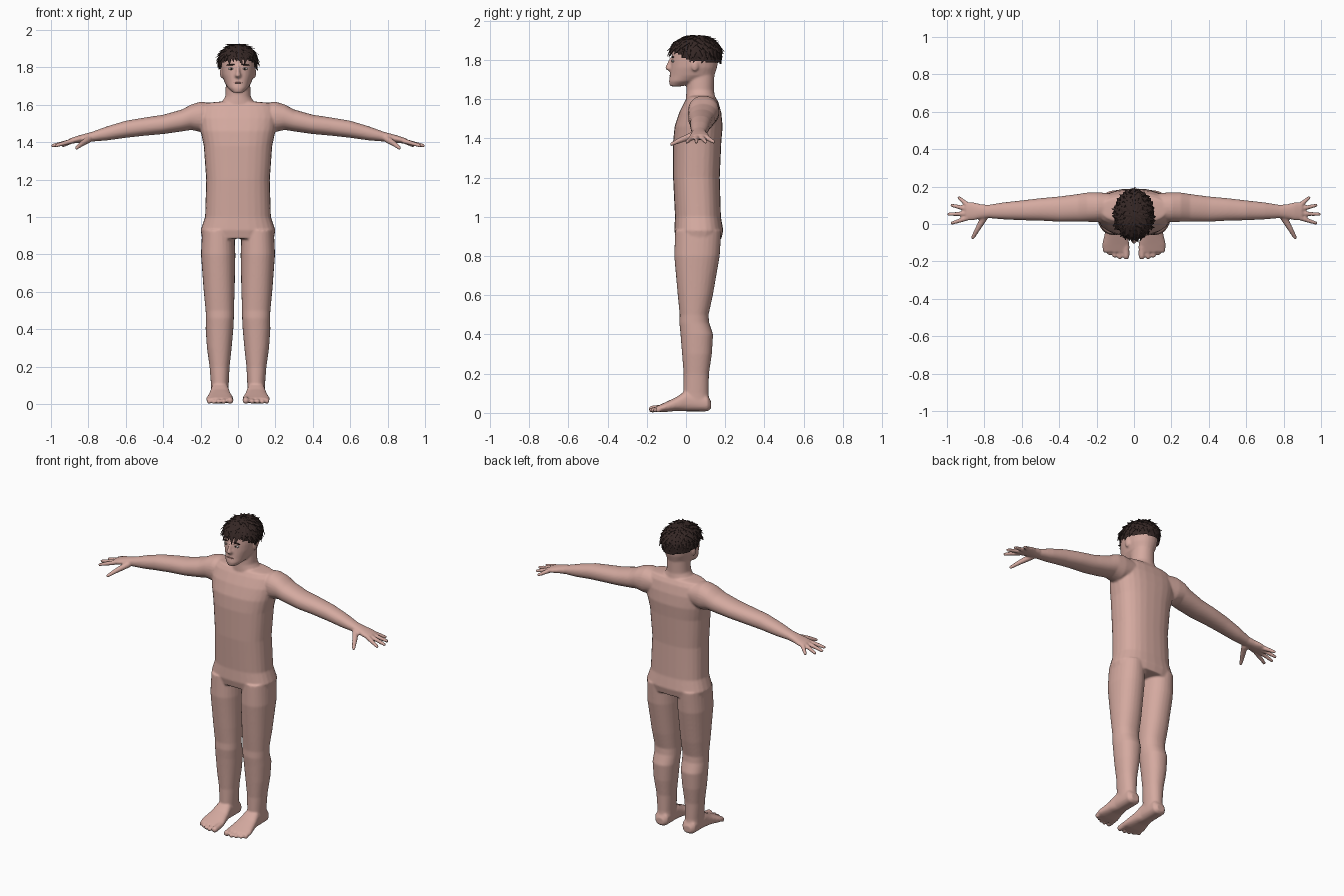
import bpy, bmesh, math, random
from mathutils import Vector, Matrix

cube = bpy.data.objects.get("Cube")
if cube:
    bpy.data.objects.remove(cube)
random.seed(4)


def material(name, rgb):
    m = bpy.data.materials.new(name)
    m.use_nodes = True
    m.diffuse_color = (*rgb, 1)
    bsdf = next(n for n in m.node_tree.nodes if n.type == 'BSDF_PRINCIPLED')
    bsdf.inputs["Base Color"].default_value = (*rgb, 1)
    bsdf.inputs["Roughness"].default_value = 0.7
    return m


skin = material("skin", (0.66, 0.40, 0.35))
dark_hair = material("dark hair", (0.035, 0.02, 0.018))
eye_white = material("eye white", (0.7, 0.66, 0.63))
iris_brown = material("iris brown", (0.03, 0.015, 0.01))
lip = material("lip", (0.42, 0.2, 0.18))


def finish(bm, name, mat, smooth=True):
    bmesh.ops.recalc_face_normals(bm, faces=bm.faces)
    for f in bm.faces:
        f.smooth = smooth
    mesh = bpy.data.meshes.new(name)
    bm.to_mesh(mesh)
    bm.free()
    mesh.materials.append(mat)
    ob = bpy.data.objects.new(name, mesh)
    bpy.context.collection.objects.link(ob)
    return ob


def loft(bm, axis, rings, side=1, power=2.5, count=28):
    """Closed skin over rounded-box rings (t, a0, a1, b0, b1) along an axis."""
    loops = []
    for t, a0, a1, b0, b1 in rings:
        loop = []
        for k in range(count):
            ang = 2 * math.pi * k / count
            c, s = math.cos(ang), math.sin(ang)
            a = (a0 + a1) / 2 + (a1 - a0) / 2 * math.copysign(abs(c) ** (2 / power), c)
            b = (b0 + b1) / 2 + (b1 - b0) / 2 * math.copysign(abs(s) ** (2 / power), s)
            co = {'x': (side * t, a, b), 'y': (side * a, t, b), 'z': (side * a, b, t)}[axis]
            loop.append(bm.verts.new(co))
        loops.append(loop)
    for lo, hi in zip(loops, loops[1:]):
        for k in range(count):
            n = (k + 1) % count
            bm.faces.new((lo[k], lo[n], hi[n], hi[k]))
    bm.faces.new(loops[0])
    bm.faces.new(loops[-1])


def centred(rings):
    return [(z, -w, w, y0, y1) for z, w, y0, y1 in rings]


def blob(bm, centre, radii, turn=0):
    mat = Matrix.Translation(centre) @ Matrix.Rotation(turn, 4, 'Y') @ Matrix.Diagonal((*radii, 1))
    bmesh.ops.create_uvsphere(bm, u_segments=16, v_segments=10, radius=1, matrix=mat)


def digit(bm, start, end, r0, r1):
    """Tapered finger or toe with round ends."""
    p, q = Vector(start), Vector(end)
    d = q - p
    mat = Matrix.Translation((p + q) / 2) @ d.to_track_quat('Z', 'Y').to_matrix().to_4x4()
    bmesh.ops.create_cone(bm, cap_ends=True, segments=14, radius1=r0, radius2=r1,
                          depth=d.length, matrix=mat)
    blob(bm, p, (r0,) * 3)
    blob(bm, q, (r1,) * 3)


body = bmesh.new()

# Torso and neck
loft(body, 'z', centred([
    (0.885, 0.192, -0.05, 0.18), (0.93, 0.2, -0.06, 0.19), (1.0, 0.176, -0.056, 0.178),
    (1.2, 0.17, -0.066, 0.172), (1.38, 0.183, -0.066, 0.18), (1.46, 0.2, -0.058, 0.187),
    (1.53, 0.21, -0.035, 0.18), (1.585, 0.2, -0.008, 0.165), (1.61, 0.17, 0.008, 0.15),
    (1.617, 0.1, 0.015, 0.14)]))
loft(body, 'z', centred([
    (1.57, 0.12, 0, 0.15), (1.612, 0.088, 0, 0.148), (1.645, 0.068, 0.002, 0.142),
    (1.74, 0.064, 0.005, 0.145)]), power=2.1)

# Head, with nose and chin
loft(body, 'z', centred([
    (1.665, 0.026, -0.082, -0.02), (1.69, 0.054, -0.087, 0.06), (1.72, 0.072, -0.082, 0.145),
    (1.76, 0.085, -0.078, 0.158), (1.8, 0.09, -0.075, 0.165), (1.85, 0.09, -0.07, 0.168),
    (1.885, 0.072, -0.04, 0.14), (1.907, 0.04, 0, 0.1)]), power=2.2)
loft(body, 'z', centred([
    (1.742, 0.013, -0.085, -0.05), (1.755, 0.018, -0.108, -0.05), (1.775, 0.012, -0.1, -0.05),
    (1.81, 0.009, -0.082, -0.05)]), power=2)

for s in (1, -1):
    blob(body, (s * 0.087, 0.045, 1.772), (0.01, 0.019, 0.031))
    # Arm and palm
    loft(body, 'x', [
        (0.08, 0.02, 0.16, 1.48, 1.6), (0.2, 0.01, 0.17, 1.455, 1.617),
        (0.25, 0.012, 0.168, 1.466, 1.602), (0.3, 0.012, 0.16, 1.458, 1.575),
        (0.4, 0.012, 0.147, 1.444, 1.547), (0.5, 0.018, 0.138, 1.435, 1.532),
        (0.6, 0.02, 0.126, 1.424, 1.515), (0.7, 0.025, 0.115, 1.41, 1.485),
        (0.78, 0.032, 0.102, 1.404, 1.456), (0.82, 0.028, 0.106, 1.4, 1.445),
        (0.86, 0.02, 0.116, 1.396, 1.434), (0.9, 0.02, 0.116, 1.392, 1.42)], s, 2.2)
    # Fingers, from index to little, then thumb
    for base, x, y in ((0.032, 0.972, 0.005), (0.056, 0.99, 0.052),
                       (0.08, 0.974, 0.1), (0.102, 0.935, 0.14)):
        digit(body, (s * 0.89, base, 1.406), (s * x, y, 1.382), 0.014, 0.0095)
    digit(body, (s * 0.8, 0.035, 1.415), (s * 0.838, -0.03, 1.39), 0.019, 0.014)
    digit(body, (s * 0.838, -0.03, 1.39), (s * 0.862, -0.073, 1.37), 0.014, 0.01)
    # Leg
    loft(body, 'z', [
        (0.93, 0.02, 0.192, -0.055, 0.18), (0.8, 0.014, 0.198, -0.06, 0.172),
        (0.6, 0.018, 0.183, -0.042, 0.137), (0.5, 0.022, 0.173, -0.032, 0.115),
        (0.46, 0.022, 0.172, -0.034, 0.118), (0.4, 0.025, 0.173, -0.028, 0.138),
        (0.3, 0.034, 0.166, -0.02, 0.132), (0.2, 0.045, 0.152, -0.012, 0.117),
        (0.1, 0.05, 0.144, -0.014, 0.115), (0.05, 0.05, 0.142, -0.014, 0.12)], s, 2.2)
    # Foot and toes
    loft(body, 'y', [
        (0.127, 0.07, 0.122, 0.02, 0.06), (0.11, 0.052, 0.14, 0.008, 0.09),
        (0, 0.048, 0.146, 0.008, 0.115), (-0.05, 0.038, 0.156, 0.01, 0.08),
        (-0.11, 0.024, 0.17, 0.004, 0.052), (-0.15, 0.026, 0.166, 0.004, 0.034)], s)
    for x, y, r in ((0.042, -0.172, 0.018), (0.076, -0.176, 0.013), (0.104, -0.168, 0.013),
                    (0.13, -0.156, 0.012), (0.155, -0.142, 0.012)):
        digit(body, (s * x, -0.12, 0.026), (s * x, y, 0.001 + r), r, r)

# Fuse the skin parts into one smooth surface
figure = finish(body, "body", skin)
fuse = figure.modifiers.new("fuse", 'REMESH')
fuse.mode = 'VOXEL'
fuse.voxel_size = 0.006
fuse.use_smooth_shade = True
relax = figure.modifiers.new("relax", 'SMOOTH')
relax.factor = 0.5
relax.iterations = 4
bpy.context.view_layer.objects.active = figure
for mod in ("fuse", "relax"):
    bpy.ops.object.modifier_apply(modifier=mod)

# Face details
whites, irises, brows, mouth = (bmesh.new() for _ in range(4))
for s in (1, -1):
    blob(whites, (s * 0.036, -0.066, 1.793), (0.016, 0.007, 0.006))
    blob(irises, (s * 0.035, -0.0715, 1.793), (0.005, 0.003, 0.0055))
    blob(brows, (s * 0.038, -0.068, 1.814), (0.023, 0.007, 0.004), s * 0.08)
blob(mouth, (0, -0.08, 1.718), (0.024, 0.006, 0.0035))
finish(whites, "eyes", eye_white)
finish(irises, "irises", iris_brown)
finish(brows, "eyebrows", dark_hair)
finish(mouth, "mouth", lip)

# Hair cap, cut along a sloping hairline
crown = Vector((0, 0.05, 1.835))
size = Vector((0.102, 0.13, 0.087))
hair = bmesh.new()
bmesh.ops.create_uvsphere(hair, u_segments=32, v_segments=32, radius=1)
for v in hair.verts:
    flat = math.hypot(v.co.x, v.co.y)
    if v.co.z < 0 and flat > 0.1:
        v.co.x /= flat
        v.co.y /= flat
    v.co = crown + v.co * size


def below_hairline(p):
    return p.z < 1.795 - 0.1 * (p.y - 0.05) + 0.6 * max(0, -p.y)


bald = [f for f in hair.faces if below_hairline(f.calc_center_median())]
bmesh.ops.delete(hair, geom=bald, context='FACES')

# Pointed locks fanning out from the crown
for i in range(150):
    a = i * 2.4
    ca, sa = math.cos(a), math.sin(a)
    lowest = 0.2 if sa < -0.3 else -0.2
    e = lowest + (1.4 - lowest) * (i / 150) ** 1.3
    ce, se = math.cos(e), math.sin(e)
    out = Vector((ce * ca, ce * sa, max(se, 0))).normalized()
    down = Vector((se * ca, se * sa, -ce))
    across = Vector((-sa, ca, 0))
    d = (down + out * random.uniform(0.1, 0.35) + across * random.uniform(-0.5, 0.5)).normalized()
    side = d.cross(out).normalized()
    up = side.cross(d)
    length = random.uniform(0.035, 0.06)
    spot = crown + Vector((ce * ca, ce * sa, se)) * size + d * length * 0.35
    frame = Matrix((side, up * 0.35, d)).transposed().to_4x4()
    bmesh.ops.create_cone(hair, cap_ends=True, segments=6, radius1=0.018, radius2=0.001,
                          depth=length, matrix=Matrix.Translation(spot) @ frame)
finish(hair, "hair", dark_hair, smooth=False)
